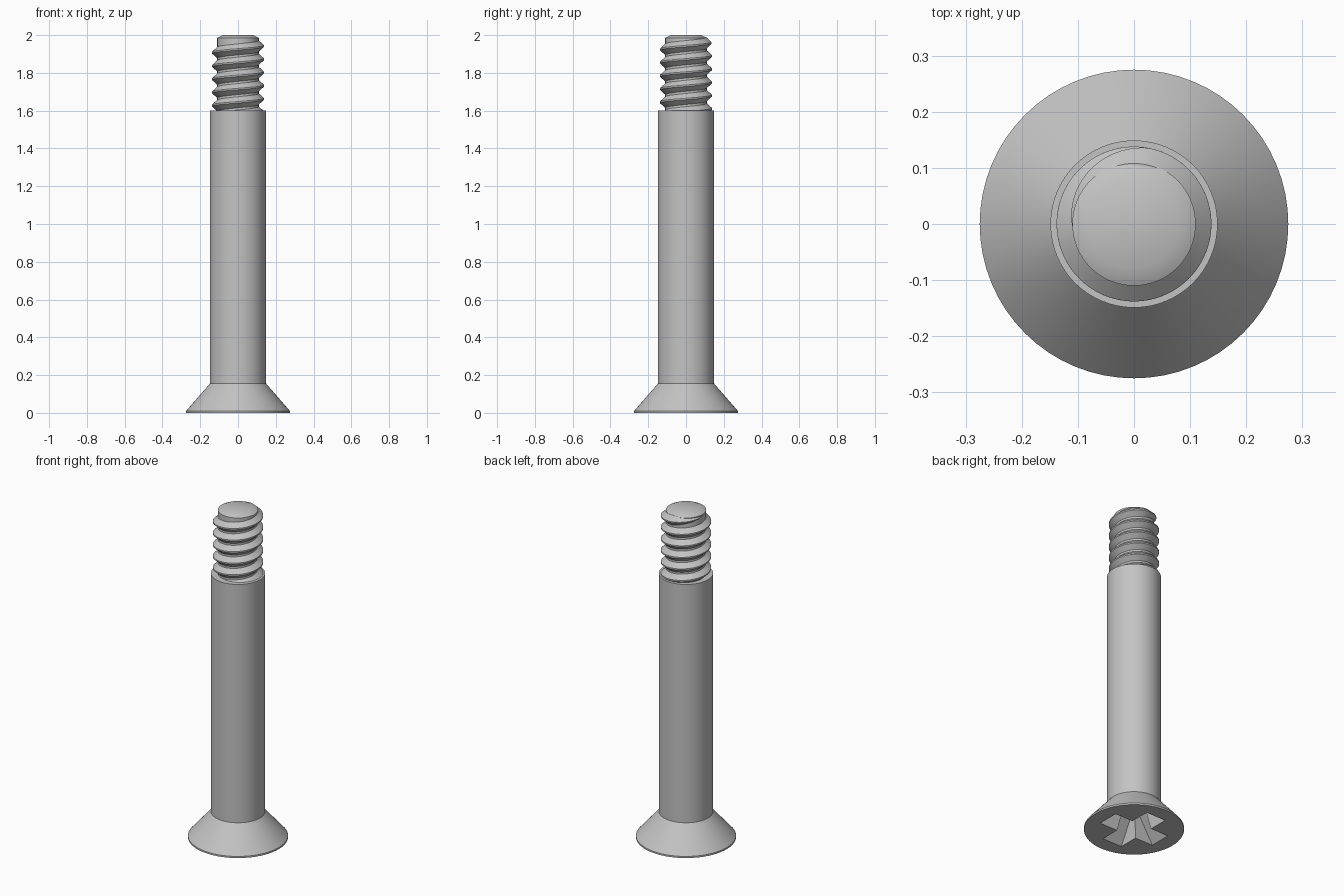
import bpy, bmesh, math
from math import cos, sin, pi, radians

if "Cube" in bpy.data.objects:
    bpy.data.objects.remove(bpy.data.objects["Cube"], do_unlink=True)

SEGMENTS = 64

steel = bpy.data.materials.new("steel grey")
steel.use_nodes = True
grey = (0.55, 0.55, 0.55, 1)
steel.diffuse_color = grey
steel.node_tree.nodes["Principled BSDF"].inputs["Base Color"].default_value = grey


def make_object(name, bm):
    bmesh.ops.recalc_face_normals(bm, faces=bm.faces[:])
    mesh = bpy.data.meshes.new(name)
    bm.to_mesh(mesh)
    bm.free()
    mesh.materials.append(steel)
    obj = bpy.data.objects.new(name, mesh)
    bpy.context.collection.objects.link(obj)
    return obj


def activate(obj):
    bpy.ops.object.select_all(action="DESELECT")
    obj.select_set(True)
    bpy.context.view_layer.objects.active = obj


def loft(rings, closed_caps=True):
    """Skin a list of equal point rings and cap both ends."""
    bm = bmesh.new()
    loops = [[bm.verts.new(p) for p in ring] for ring in rings]
    n = len(loops[0])
    for a, b in zip(loops, loops[1:]):
        for i in range(n):
            j = (i + 1) % n
            bm.faces.new((a[i], a[j], b[j], b[i]))
    if closed_caps:
        bm.faces.new(loops[0][::-1])
        bm.faces.new(loops[-1])
    return bm


def circle(r, z):
    return [(r * cos(2 * pi * i / SEGMENTS), r * sin(2 * pi * i / SEGMENTS), z)
            for i in range(SEGMENTS)]


# Countersunk head, plain shank, thread core and chamfered tip
profile = [(0.275, 0), (0.275, 0.01), (0.149, 0.155), (0.149, 1.6),
           (0.11, 1.6), (0.11, 1.985), (0.08, 2.0)]
body = make_object("screw_body", loft([circle(r, z) for r, z in profile]))


# Tapered cross-shaped drive recess
def cross(reach, half, z):
    points = []
    for k in range(4):
        c, s = cos(k * pi / 2), sin(k * pi / 2)
        for x, y in ((reach, -half), (reach, half), (half, half)):
            points.append((x * c - y * s, x * s + y * c, z))
    return points


DEPTH = 0.15
rings = []
for z in (-0.02, DEPTH):
    f = z / DEPTH
    rings.append(cross(0.187 - 0.125 * f, 0.066 - 0.026 * f, z))
cutter = make_object("recess_cutter", loft(rings))
cutter.hide_render = True
cut = body.modifiers.new("drive recess", "BOOLEAN")
cut.operation = "DIFFERENCE"
cut.solver = "EXACT"
cut.object = cutter
activate(body)
bpy.ops.object.modifier_apply(modifier=cut.name)
bpy.data.objects.remove(cutter, do_unlink=True)

# Right-hand helical thread, fading out near the tip
PITCH, ROOT, HEIGHT = 0.07, 0.108, 0.03
start, end, fade = radians(-360 * 5.5), radians(190), radians(110)
steps = SEGMENTS * 6
sections = []
for i in range(steps + 1):
    t = start + (end - start) * i / steps
    size = max(0.03, min(1, (end - t) / fade))
    z = 1.942 + PITCH * t / (2 * pi)
    section = []
    for r, dz in ((ROOT - 0.01, -0.031), (ROOT, -0.031), (ROOT + HEIGHT, -0.004),
                  (ROOT + HEIGHT, 0.004), (ROOT, 0.031), (ROOT - 0.01, 0.031)):
        if r > ROOT:
            r = ROOT + HEIGHT * size
        section.append((r * cos(t), r * sin(t), z + dz * size))
    sections.append(section)
thread = make_object("screw_thread", loft(sections))

# Smooth round surfaces, crisp edges
for obj in (body, thread):
    activate(obj)
    bpy.ops.object.shade_smooth_by_angle(angle=radians(30))
